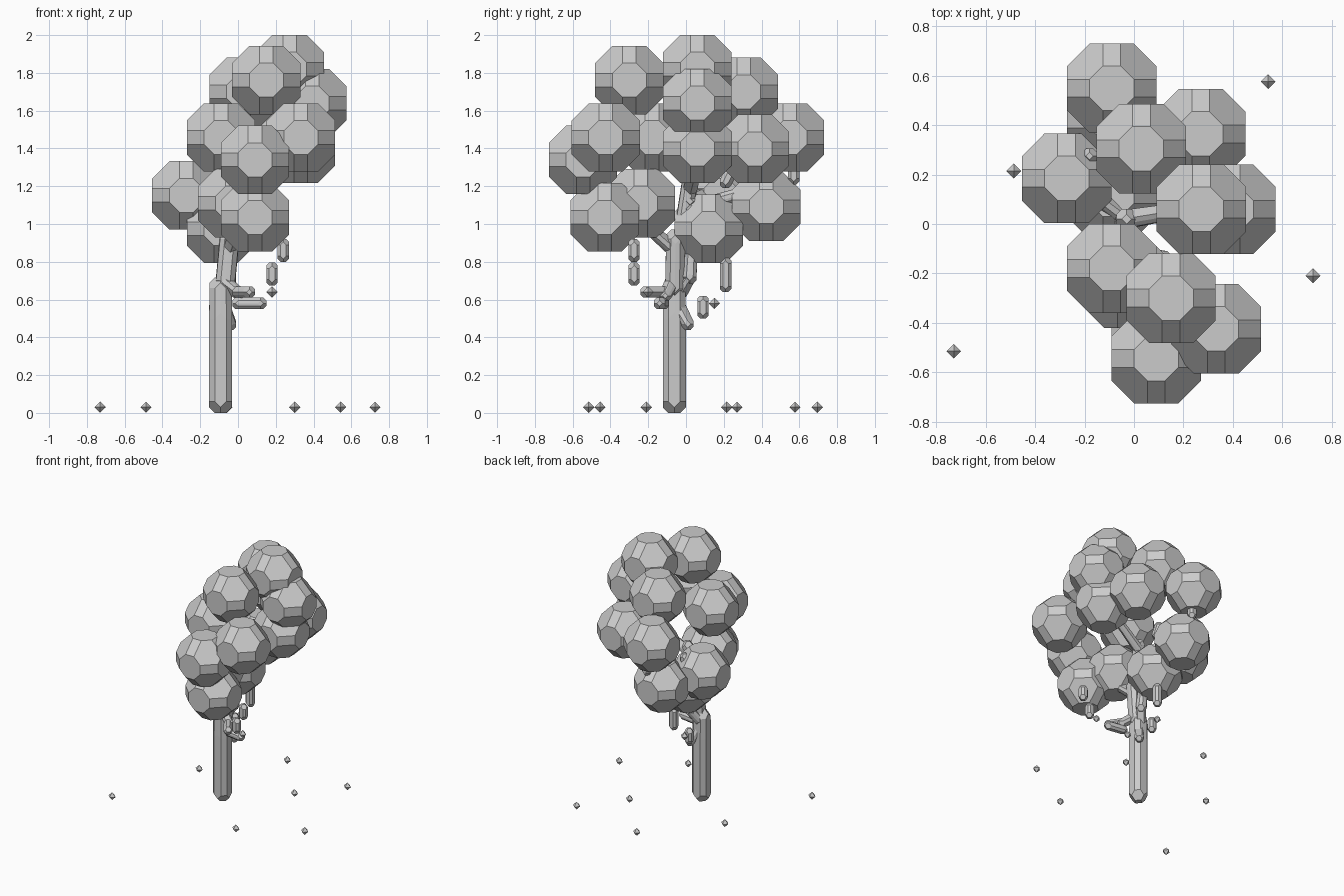
import bpy, bmesh
from itertools import permutations, product
from mathutils import Vector


def cell(r, a, b):
    """Faceted ball points: all signed permutations of (r, a, b)."""
    return {tuple(s * c for s, c in zip(sg, p))
            for p in permutations((r, a, b)) for sg in product((1, -1), repeat=3)}


def hull(name, points):
    bm = bmesh.new()
    for p in points:
        bm.verts.new(p)
    bmesh.ops.convex_hull(bm, input=bm.verts)
    loose = [v for v in bm.verts if not v.link_faces]
    bmesh.ops.delete(bm, geom=loose, context='VERTS')
    bmesh.ops.dissolve_limit(bm, angle_limit=0.01, verts=bm.verts, edges=bm.edges)
    bmesh.ops.recalc_face_normals(bm, faces=bm.faces)
    me = bpy.data.meshes.new(name)
    bm.to_mesh(me)
    bm.free()
    ob = bpy.data.objects.new(name, me)
    bpy.context.collection.objects.link(ob)
    return ob


def limb(name, p, q, r, r2=None):
    """Faceted rod between two points."""
    pts = []
    for c, rad in ((p, r), (q, r2 or r)):
        pts += [Vector(c) + Vector(v) for v in cell(rad, rad / 2, 0)]
    return hull(name, pts)


def bit(name, c):
    """Small diamond."""
    return hull(name, [Vector(c) + Vector(v) for v in cell(0.03, 0, 0)])


# Foliage clusters
clusters = [
    (0.273, 0.06, 1.82), (0.15, -0.30, 1.762), (0.03, 0.305, 1.70), (0.393, 0.06, 1.64),
    (-0.09, 0.55, 1.458), (0.333, -0.425, 1.458), (-0.09, -0.18, 1.458), (0.27, 0.365, 1.398),
    (0.333, 0.06, 1.398), (0.09, -0.545, 1.34), (-0.273, 0.185, 1.152), (-0.03, -0.24, 1.11),
    (-0.09, 0.425, 1.092), (0.09, -0.43, 1.035), (-0.09, 0.12, 0.975)]
for i, c in enumerate(clusters):
    hull(f"foliage_{i + 1}", [Vector(c) + Vector(v) for v in cell(0.181, 0.09, 0.036)])

# Trunk
limb("trunk", (-0.092, -0.062, 0.06), (-0.092, -0.062, 0.50), 0.061)
limb("trunk_middle", (-0.092, -0.062, 0.50), (-0.092, -0.062, 0.66), 0.061, 0.058)
limb("trunk_upper", (-0.07, -0.06, 0.66), (-0.045, -0.055, 0.92), 0.05)
limb("trunk_top", (-0.05, -0.03, 0.90), (-0.03, 0.02, 1.22), 0.04)

# Short branches and knots around the fork and inside the foliage
branches = [
    ((-0.09, -0.03, 0.64), (-0.05, 0.02, 0.72)), ((-0.05, 0.02, 0.72), (-0.06, 0.03, 0.90)),
    ((-0.08, -0.04, 0.56), (-0.04, 0.01, 0.47)), ((-0.08, -0.07, 0.70), (0.02, -0.11, 0.62)),
    ((-0.05, -0.05, 0.85), (0.0, -0.22, 1.0)), ((-0.03, 0.02, 1.08), (-0.07, 0.36, 1.18)),
    ((-0.03, 0.02, 1.12), (-0.2, 0.15, 1.18)), ((-0.03, 0.02, 1.18), (0.22, 0.06, 1.34))]
for i, (p, q) in enumerate(branches):
    limb(f"branch_{i + 1}", p, q, 0.036, 0.03)

# Twigs
twigs = [((0.0, -0.12, 0.58), (0.12, -0.14, 0.58)), ((0.0, -0.12, 0.64), (0.06, -0.21, 0.64)),
         ((-0.18, 0.275, 1.25), (-0.18, 0.275, 1.27)), ((-0.06, 0.57, 1.24), (-0.06, 0.57, 1.28)),
         ((-0.03, 0.21, 1.22), (-0.03, 0.24, 1.28))]
for i, (p, q) in enumerate(twigs):
    limb(f"twig_{i + 1}", p, q, 0.03)

# Hanging leaves
for i, (x, y, z, h) in enumerate([
        (0.24, -0.275, 0.86, 0.03), (0.18, -0.275, 0.735, 0.03), (-0.04, 0.21, 0.73, 0.06),
        (-0.09, 0.09, 0.56, 0.03)]):
    limb(f"hanging_leaf_{i + 1}", (x, y, z - h), (x, y, z + h), 0.03)
bit("loose_leaf_1", (0.18, -0.20, 0.64))
bit("loose_leaf_2", (-0.09, 0.15, 0.58))

# Fallen leaves on the ground
for i, (x, y) in enumerate([
        (-0.73, -0.515), (-0.487, 0.215), (0.543, 0.577), (0.725, -0.21),
        (-0.06, 0.695), (0.30, 0.27), (0.30, -0.455)]):
    bit(f"fallen_leaf_{i + 1}", (x, y, 0.03))
